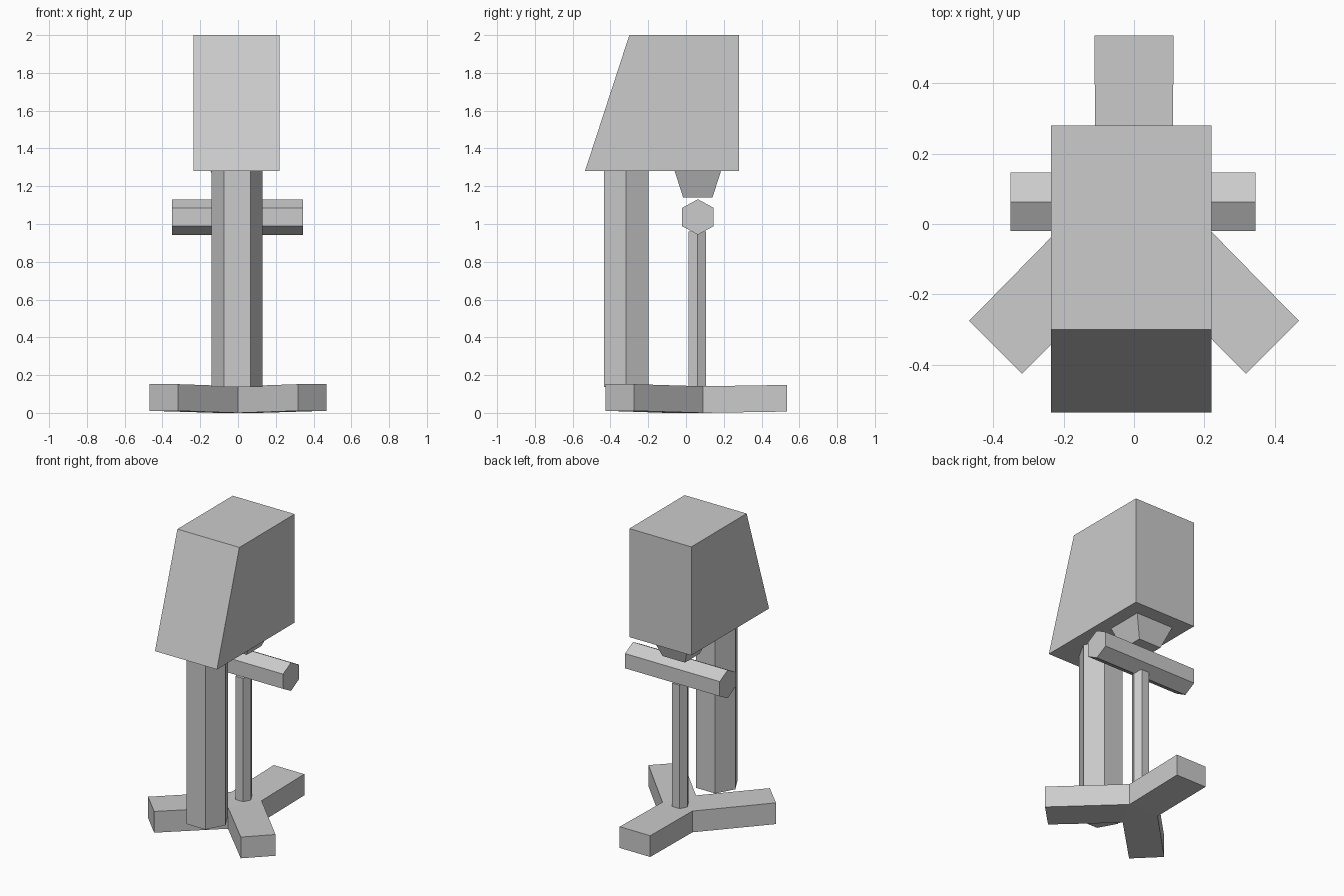
import bpy, bmesh
from mathutils import Vector

if "Cube" in bpy.data.objects:
    bpy.data.objects.remove(bpy.data.objects["Cube"])


def make(name, verts, faces):
    mesh = bpy.data.meshes.new(name)
    mesh.from_pydata([tuple(v) for v in verts], [], faces)
    bm = bmesh.new()
    bm.from_mesh(mesh)
    bmesh.ops.recalc_face_normals(bm, faces=bm.faces)
    bm.to_mesh(mesh)
    bm.free()
    obj = bpy.data.objects.new(name, mesh)
    bpy.context.collection.objects.link(obj)
    return obj


def loft(name, ring_a, ring_b):
    """Closed solid between two matching outlines."""
    n = len(ring_a)
    sides = [(i, (i + 1) % n, (i + 1) % n + n, i + n) for i in range(n)]
    caps = [tuple(range(n)), tuple(range(n, 2 * n))]
    return make(name, list(ring_a) + list(ring_b), sides + caps)


def hexagon(cu, cv, ru, rv):
    """Six-sided outline with its points along u."""
    return [(cu + ru * a, cv + rv * b) for a, b in
            ((1, 0), (.52, 1), (-.52, 1), (-1, 0), (-.52, -1), (.52, -1))]


def along_x(name, outline, x0, x1):
    return loft(name, [(x0, y, z) for y, z in outline], [(x1, y, z) for y, z in outline])


def along_z(name, outline, z0, z1):
    return loft(name, [(x, y, z0) for x, y in outline], [(x, y, z1) for x, y in outline])


def rect(x0, x1, y0, y1, z):
    return [(x0, y0, z), (x1, y0, z), (x1, y1, z), (x0, y1, z)]


# Head block with sloping front
along_x("head_block", [(-.535, 1.28), (.28, 1.28), (.28, 2.0), (-.30, 2.0)], -.235, .22)

# Tapered nosepiece below the head
loft("tapered_neck", rect(-.145, .13, -.06, .185, 1.28), rect(-.09, .075, -.015, .14, 1.14))

# Thick front column and thin rear post
along_z("thick_column", hexagon(-.005, -.317, .135, .118), .138, 1.285)
along_z("thin_post", hexagon(0, .06, .052, .046), .135, .96)

# Cross bar, hexagon points up and down
bar = [(y, z) for z, y in hexagon(1.037, .063, .094, .083)]
along_x("cross_bar", bar, -.35, .345)

# Three-armed foot: central triangle plus three arms rising slightly to their ends
plan = [(.11, .09), (-.11, .09), (0, -.105),
        (.112, .535), (-.112, .535),
        (.468, -.275), (.318, -.425), (-.468, -.275), (-.318, -.425)]
lift = [.003] * 3 + [.01] * 2 + [.014] * 4
tops = [(x, y, h + .138) for (x, y), h in zip(plan, lift)]
bottoms = [(x, y, max(0, h - .003)) for (x, y), h in zip(plan, lift)]
cells = [(0, 1, 2), (0, 3, 4, 1), (0, 2, 6, 5), (1, 7, 8, 2)]
rim = [0, 3, 4, 1, 7, 8, 2, 6, 5]
n = len(plan)
faces = cells + [tuple(i + n for i in c) for c in cells]
faces += [(a, b, b + n, a + n) for a, b in zip(rim, rim[1:] + rim[:1])]
make("three_arm_foot", tops + bottoms, faces)
